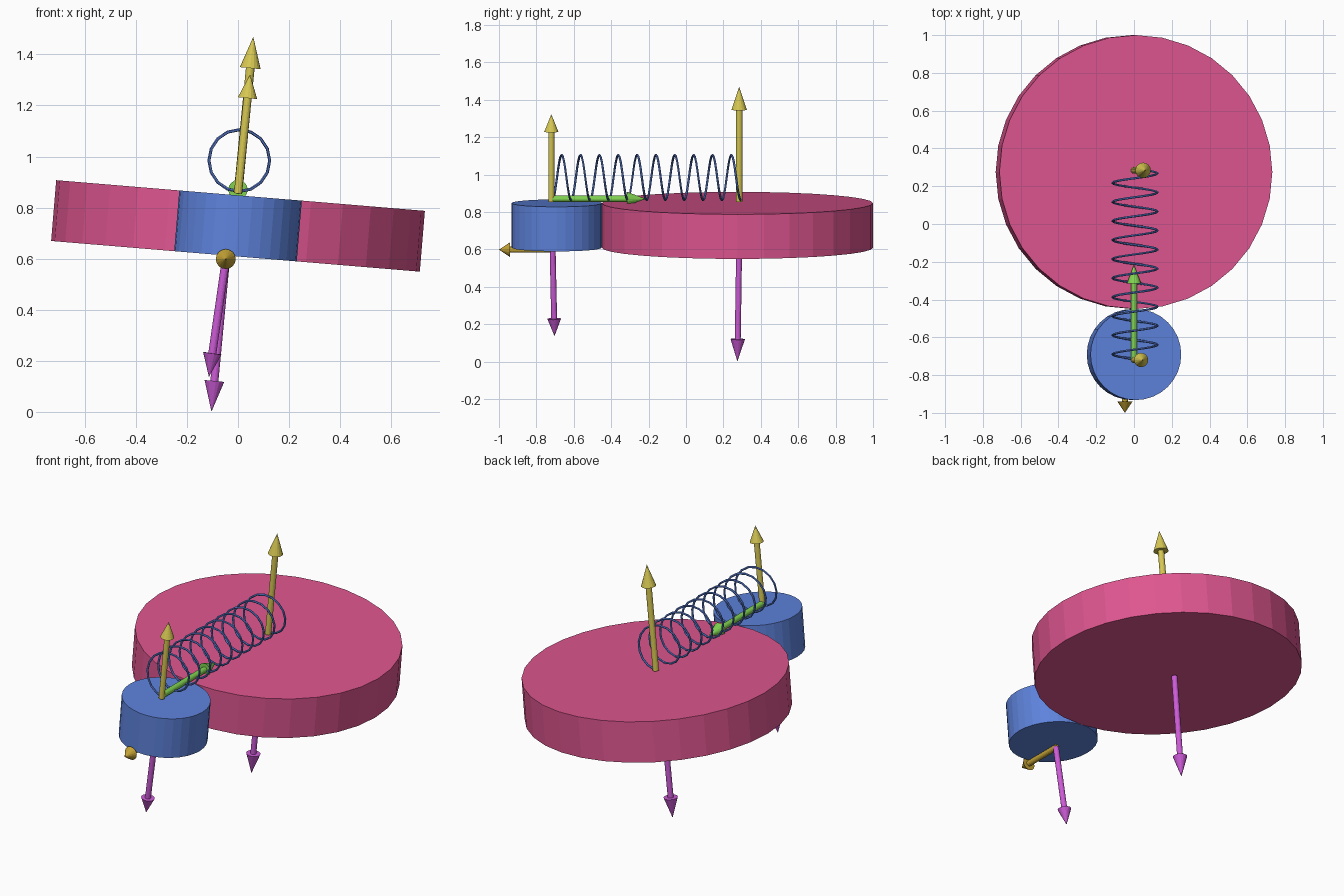
import bpy, bmesh
from math import sin, cos, pi, radians
from mathutils import Matrix, Vector

if "Cube" in bpy.data.objects:
    bpy.data.objects.remove(bpy.data.objects["Cube"])


def material(name, rgb):
    m = bpy.data.materials.new(name)
    m.diffuse_color = (*[c ** 2.2 for c in rgb], 1)
    m.use_nodes = True
    m.node_tree.nodes["Principled BSDF"].inputs["Base Color"].default_value = m.diffuse_color
    return m


PINK = material("pink", (0.87, 0.34, 0.56))
BLUE = material("blue", (0.37, 0.51, 0.86))
YELLOW = material("yellow", (0.84, 0.78, 0.33))
OCHRE = material("ochre", (0.76, 0.63, 0.22))
PURPLE = material("purple", (0.80, 0.36, 0.84))
GREEN = material("green", (0.50, 0.82, 0.32))


def mesh_object(name, bm, mat):
    me = bpy.data.meshes.new(name)
    bm.to_mesh(me)
    bm.free()
    me.materials.append(mat)
    ob = bpy.data.objects.new(name, me)
    bpy.context.collection.objects.link(ob)
    return ob


def disc(name, y, radius, mat):
    """Thick disc leaning sideways about the y axis."""
    bm = bmesh.new()
    bmesh.ops.create_cone(bm, cap_ends=True, segments=32, radius1=radius,
                          radius2=radius, depth=0.239)
    ob = mesh_object(name, bm, mat)
    ob.matrix_world = Matrix.Translation((0, y, 0.728)) @ Matrix.Rotation(radians(4.76), 4, 'Y')


def arrow(name, start, tip, mat, shaft=0.016, head=0.039):
    """Shaft plus a cone over the last fifth."""
    a, b = Vector(start), Vector(tip)
    length = (b - a).length
    neck = length * 0.8
    bm = bmesh.new()
    bmesh.ops.create_cone(bm, cap_ends=True, segments=16, radius1=shaft, radius2=shaft,
                          depth=neck, matrix=Matrix.Translation((0, 0, neck / 2)))
    bmesh.ops.create_cone(bm, cap_ends=True, segments=16, radius1=head, radius2=0,
                          depth=length - neck,
                          matrix=Matrix.Translation((0, 0, (neck + length) / 2)))
    ob = mesh_object(name, bm, mat)
    ob.matrix_world = Matrix.Translation(a) @ (b - a).to_track_quat('Z', 'Y').to_matrix().to_4x4()


# Two touching discs
disc("large_disc", 0.275, 0.725, PINK)
disc("small_disc", -0.691, 0.241, BLUE)

# Arrows above, below and along the discs
arrow("large_up_arrow", (0, 0.284, 0.855), (0.06, 0.284, 1.469), YELLOW, 0.017, 0.041)
arrow("small_up_arrow", (0, -0.72, 0.855), (0.047, -0.72, 1.322), YELLOW, 0.016, 0.038)
arrow("large_down_arrow", (-0.047, 0.284, 0.6), (-0.104, 0.275, 0.0), PURPLE)
arrow("small_down_arrow", (-0.047, -0.713, 0.6), (-0.114, -0.703, 0.136), PURPLE, 0.016, 0.037)
arrow("forward_arrow", (-0.048, -0.705, 0.598), (-0.048, -1.0, 0.598), OCHRE)
arrow("backward_arrow", (0, -0.72, 0.87), (0, -0.215, 0.87), GREEN, 0.017, 0.038)

# Coil spring running along y
TURNS, STEPS = 10, 16
curve = bpy.data.curves.new("spring", 'CURVE')
curve.dimensions = '3D'
curve.bevel_depth = 0.006
curve.bevel_resolution = 1
curve.use_fill_caps = True
spline = curve.splines.new('POLY')
count = TURNS * STEPS
spline.points.add(count)
for i, p in enumerate(spline.points):
    t = 2 * pi * i / STEPS
    p.co = (0.005 - 0.119 * sin(t), -0.715 + 1.008 * i / count, 0.984 - 0.121 * cos(t), 1)
spline.use_smooth = False
curve.materials.append(BLUE)
bpy.context.collection.objects.link(bpy.data.objects.new("spring", curve))
